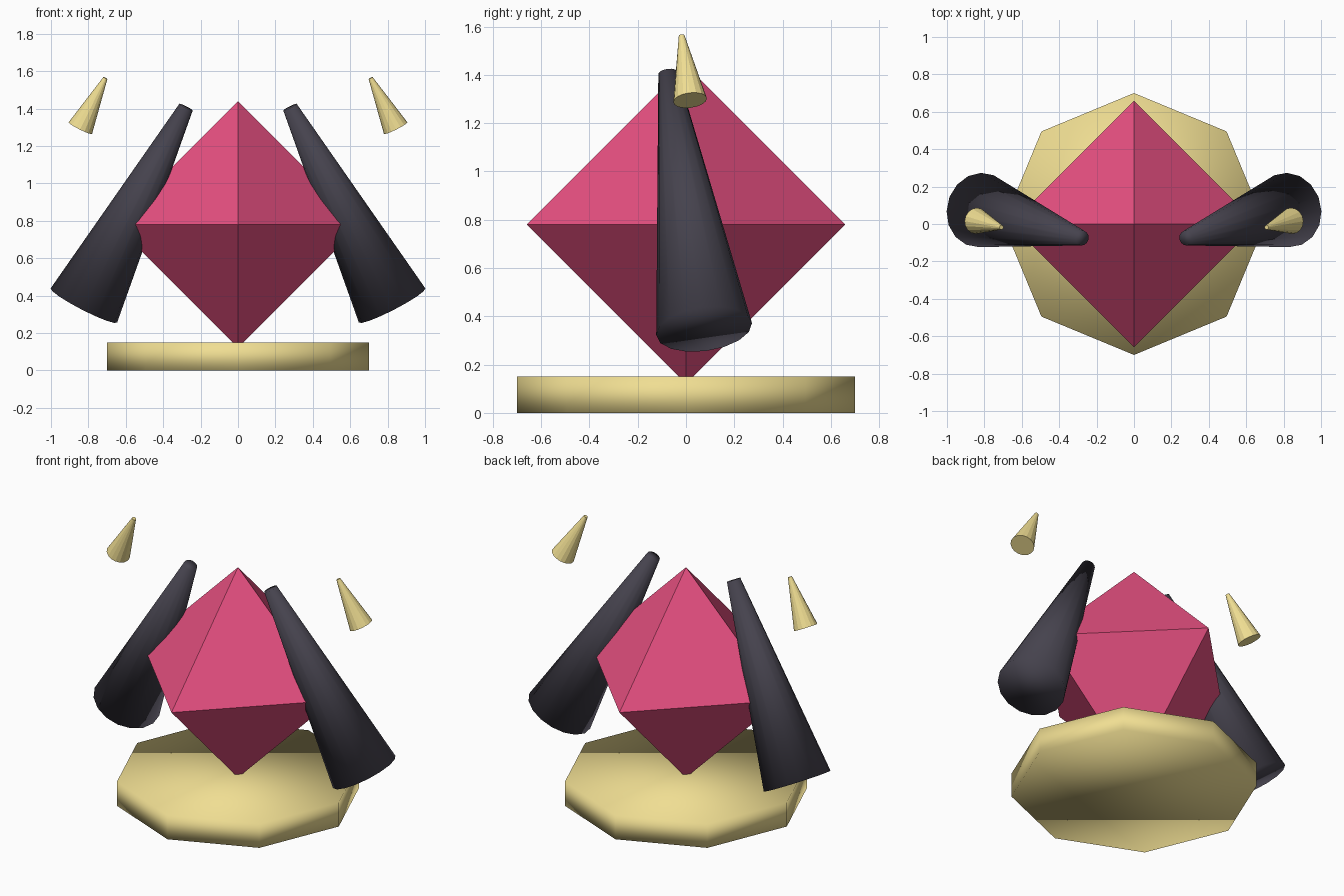
import bpy
from mathutils import Vector

if "Cube" in bpy.data.objects:
    bpy.data.objects.remove(bpy.data.objects["Cube"])


def material(name, color):
    mat = bpy.data.materials.new(name)
    mat.diffuse_color = (*color, 1)
    mat.use_nodes = True
    mat.node_tree.nodes["Principled BSDF"].inputs["Base Color"].default_value = mat.diffuse_color
    return mat


gold = material("gold", (0.87, 0.73, 0.29))
pink = material("pink", (0.80, 0.08, 0.22))
dark = material("dark", (0.06, 0.055, 0.075))


def taper(name, bottom, top, r1, r2, sides, mat, smooth):
    """Tapered cylinder running between two points."""
    a, b = Vector(bottom), Vector(top)
    axis = b - a
    bpy.ops.mesh.primitive_cone_add(
        vertices=sides, radius1=r1, radius2=r2, depth=axis.length,
        location=(a + b) / 2,
        rotation=Vector((0, 0, 1)).rotation_difference(axis).to_euler())
    obj = bpy.context.object
    obj.name = name
    obj.data.materials.append(mat)
    if smooth:
        bpy.ops.object.shade_smooth()
    return obj


# Octagonal base
taper("base", (0, 0, 0), (0, 0, 0.15), 0.7, 0.7, 8, gold, True)

# Crystal: an octahedron made from two joined four-sided cones
gem = bpy.data.meshes.new("crystal")
R = 0.66
verts = [(R, 0, 0), (0, R, 0), (-R, 0, 0), (0, -R, 0), (0, 0, R), (0, 0, -R)]
faces = []
for i in range(4):
    j = (i + 1) % 4
    faces += [(i, j, 4), (j, i, 5)]
gem.from_pydata(verts, [], faces)
gem.materials.append(pink)
crystal = bpy.data.objects.new("crystal", gem)
crystal.location.z = 0.78
bpy.context.collection.objects.link(crystal)

# Leaning arms and floating spikes, mirrored left and right
for side, s in (("left", -1), ("right", 1)):
    taper(side + "_arm", (s * 0.824, 0.075, 0.347), (s * 0.278, -0.075, 1.407),
          0.2, 0.04, 16, dark, True)
    taper(side + "_spike", (s * 0.843, 0.017, 1.295), (s * 0.709, -0.018, 1.563),
          0.07, 0.012, 16, gold, False)
